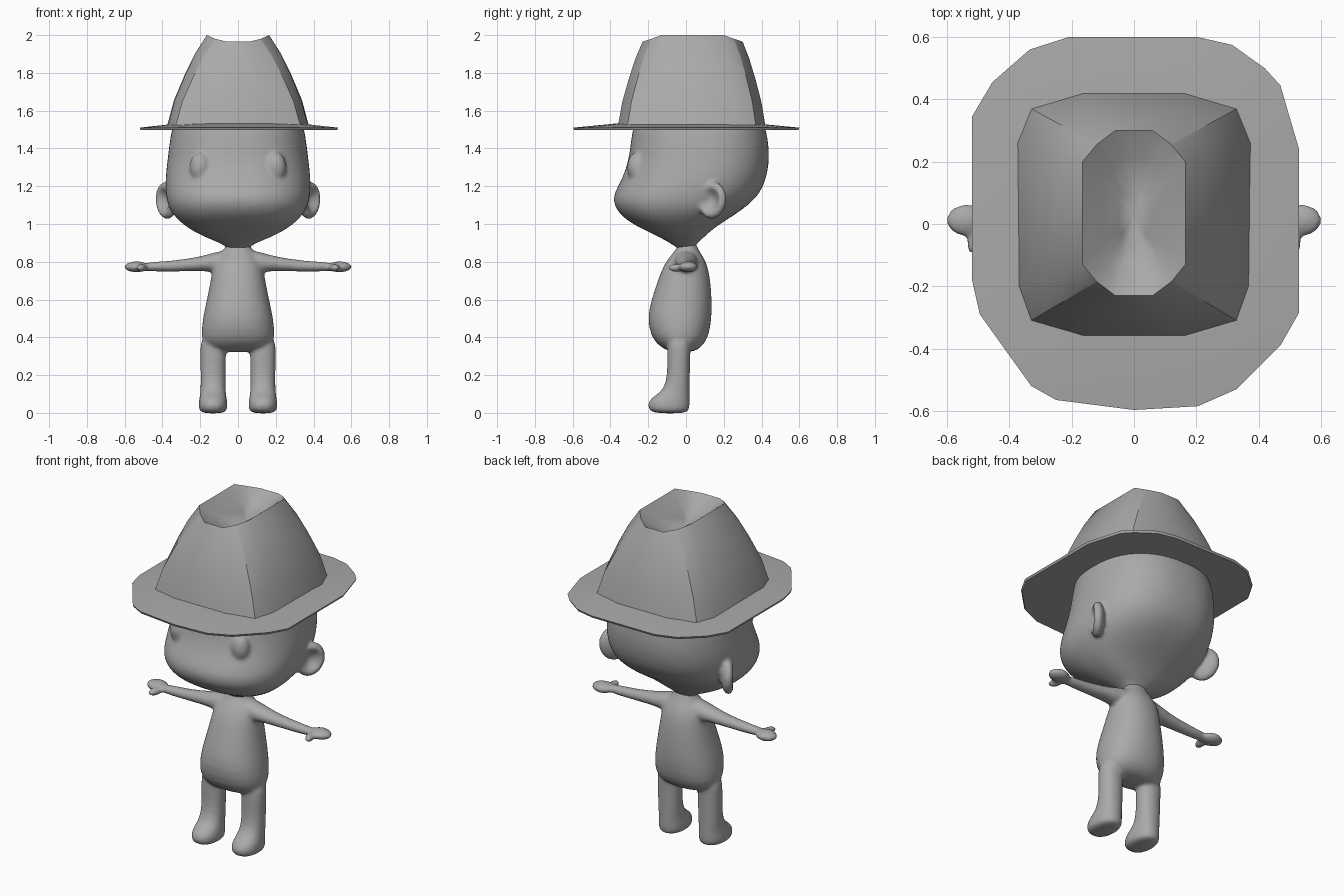
import bpy, bmesh
from math import cos, sin, pi, copysign
from mathutils import Vector, Matrix

if "Cube" in bpy.data.objects:
    bpy.data.objects.remove(bpy.data.objects["Cube"])

GREY = (0.4, 0.4, 0.4, 1)
clay = bpy.data.materials.new("plain_grey")
clay.use_nodes = True
clay.diffuse_color = GREY
for node in clay.node_tree.nodes:
    if node.type == 'BSDF_PRINCIPLED':
        node.inputs["Base Color"].default_value = GREY


def finish(bm, name):
    bmesh.ops.recalc_face_normals(bm, faces=bm.faces)
    for f in bm.faces:
        f.smooth = True
    mesh = bpy.data.meshes.new(name)
    bm.to_mesh(mesh)
    bm.free()
    mesh.materials.append(clay)
    obj = bpy.data.objects.new(name, mesh)
    bpy.context.collection.objects.link(obj)
    return obj


def fuse(obj):
    """Melt overlapping pieces into one soft skin."""
    sub = obj.modifiers.new("round", 'SUBSURF')
    sub.levels = sub.render_levels = 1
    rem = obj.modifiers.new("fuse", 'REMESH')
    rem.mode = 'VOXEL'
    rem.voxel_size = 0.01
    rem.use_smooth_shade = True
    soft = obj.modifiers.new("soften", 'SMOOTH')
    soft.factor = 0.5
    soft.iterations = 8


def bridge(bm, rings):
    for a, b in zip(rings, rings[1:]):
        for i in range(len(a)):
            j = (i + 1) % len(a)
            bm.faces.new((a[i], a[j], b[j], b[i]))


def loft(bm, sections, power=2.0, seg=32):
    """Closed skin through rings given as centre and two half axes."""
    def bend(t):
        return copysign(abs(t) ** (2 / power), t)
    rings = []
    for c, u, v in sections:
        rings.append([bm.verts.new(Vector(c) + Vector(u) * bend(cos(a)) + Vector(v) * bend(sin(a)))
                      for a in (2 * pi * i / seg for i in range(seg))])
    bridge(bm, rings)
    bm.faces.new(rings[0])
    bm.faces.new(rings[-1])


def upright(rows, x=0):
    """Rows of height, half width, front y, back y."""
    return [((x, (f + b) / 2, z), (w, 0, 0), (0, (b - f) / 2, 0)) for z, w, f, b in rows]


def ball(bm, centre, radii, turn=Matrix()):
    m = Matrix.Translation(centre) @ turn @ Matrix.Diagonal((*radii, 1))
    bmesh.ops.create_uvsphere(bm, u_segments=24, v_segments=16, radius=1, matrix=m)


# Head with ears and raised eyes
bm = bmesh.new()
loft(bm, upright([
    (0.86, 0.05, -0.03, 0.04), (0.89, 0.07, -0.07, 0.05), (0.92, 0.15, -0.12, 0.085),
    (0.96, 0.235, -0.2, 0.125), (1.0, 0.295, -0.285, 0.18), (1.05, 0.345, -0.35, 0.26),
    (1.1, 0.372, -0.382, 0.33), (1.15, 0.382, -0.385, 0.38), (1.2, 0.385, -0.36, 0.41),
    (1.27, 0.382, -0.325, 0.432), (1.35, 0.372, -0.302, 0.442), (1.45, 0.36, -0.29, 0.435),
    (1.52, 0.348, -0.28, 0.418), (1.58, 0.31, -0.25, 0.38)]), power=2.35, seg=48)
for s in (1, -1):
    ball(bm, (s * 0.2, -0.262, 1.3), (0.056, 0.05, 0.08))
    ear = bmesh.ops.create_uvsphere(bm, u_segments=32, v_segments=24, radius=1)["verts"]
    place = (Matrix.Diagonal((s, 1, 1, 1)) @ Matrix.Translation((0.378, 0.14, 1.125))
             @ Matrix.Rotation(-0.6, 4, 'Z') @ Matrix.Rotation(-0.25, 4, 'X')
             @ Matrix.Diagonal((0.042, 0.085, 0.1, 1)))
    for v in ear:
        if v.co.x > 0:  # hollow of the ear
            v.co.x -= 1.3 * max(0, 1 - (v.co.y ** 2 + v.co.z ** 2) / 0.5)
        v.co = place @ v.co
fuse(finish(bm, "head"))

# Body with legs, feet, arms and hands
bm = bmesh.new()
loft(bm, upright([
    (0.32, 0.12, -0.08, 0.04), (0.35, 0.175, -0.14, 0.085), (0.4, 0.197, -0.185, 0.12),
    (0.5, 0.188, -0.207, 0.137), (0.6, 0.165, -0.183, 0.137), (0.7, 0.145, -0.15, 0.13),
    (0.78, 0.132, -0.12, 0.115), (0.83, 0.105, -0.085, 0.09), (0.87, 0.068, -0.045, 0.06),
    (0.92, 0.06, -0.04, 0.05)]), power=2.2)
for s in (1, -1):
    loft(bm, upright([
        (-0.004, 0.062, -0.175, 0.008), (0.02, 0.076, -0.2, 0.018), (0.05, 0.077, -0.205, 0.02),
        (0.085, 0.071, -0.18, 0.02), (0.115, 0.066, -0.12, 0.02), (0.2, 0.066, -0.098, 0.02),
        (0.3, 0.068, -0.1, 0.022), (0.42, 0.07, -0.1, 0.03)], s * 0.132), power=2.2)
    loft(bm, [((s * x, 0, z), (0, ry, 0), (0, 0, rz)) for x, z, ry, rz in [
        (0.04, 0.8, 0.07, 0.07), (0.12, 0.798, 0.062, 0.053), (0.2, 0.79, 0.048, 0.038),
        (0.3, 0.78, 0.038, 0.032), (0.42, 0.774, 0.032, 0.026), (0.52, 0.773, 0.03, 0.024)]])
    ball(bm, (s * 0.538, 0.012, 0.773), (0.066, 0.052, 0.029))
    ball(bm, (s * 0.51, -0.052, 0.768), (0.025, 0.046, 0.022), Matrix.Rotation(s * 0.3, 4, 'Z'))
fuse(finish(bm, "body"))

# Hat crown: twelve-sided, four panels with sharp corners and a pinched top
top = [(0.06, 0.30), (0.12, 0.255), (0.165, 0.2), (0.165, -0.13), (0.12, -0.185), (0.06, -0.23)]
base = [(0.165, 0.42), (0.33, 0.37), (0.375, 0.26), (0.37, -0.2), (0.33, -0.31), (0.165, -0.36)]
rim_z = [1.965, 1.98, 2.0]


def both_sides(half):
    return half + [(-p[0], *p[1:]) for p in reversed(half)]


top, base = both_sides(top), both_sides(base)
rim_z = (rim_z + rim_z[::-1]) * 2
bm = bmesh.new()
rings = []
for h, f in [(0, 0), (0.28, 0.17), (0.56, 0.44), (0.8, 0.71), (1, 1)]:
    rings.append([bm.verts.new((b[0] + (t[0] - b[0]) * f, b[1] + (t[1] - b[1]) * f,
                                1.52 + (z - 1.52) * h)) for b, t, z in zip(base, top, rim_z)])
for scale, depth in [(0.65, 0.055), (0.3, 0.095)]:
    rings.append([bm.verts.new((t[0] * scale, 0.035 + (t[1] - 0.035) * scale, z - depth))
                  for t, z in zip(top, rim_z)])
bridge(bm, rings)
pit = bm.verts.new((0, 0.035, 1.875))
for i in range(12):
    bm.faces.new((rings[-1][i], rings[-1][(i + 1) % 12], pit))
for i in (1, 4, 7, 10):
    for a, b in zip(rings[:5], rings[1:5]):
        bm.edges.get((a[i], b[i])).smooth = False
for i in range(12):
    bm.edges.get((rings[4][i], rings[4][(i + 1) % 12])).smooth = False
finish(bm, "hat_crown")

# Hat brim: uneven faceted outline, thin at the edge
outline = [(-0.52, 0.345), (-0.455, 0.455), (-0.335, 0.56), (-0.21, 0.6), (0.205, 0.6),
           (0.315, 0.575), (0.42, 0.5), (0.47, 0.445), (0.53, 0.24), (0.53, -0.285),
           (0.47, -0.39), (0.33, -0.53), (0.205, -0.585), (0, -0.597), (-0.25, -0.565),
           (-0.33, -0.52), (-0.495, -0.29), (-0.52, -0.18)]
bm = bmesh.new()
rings = [[bm.verts.new((x * k, y * k, z)) for x, y in outline]
         for k, z in [(0.99, 1.497), (1, 1.51), (0.62, 1.532)]]
bridge(bm, rings)
bm.faces.new(rings[0])
bm.faces.new(rings[-1])
for ring in rings[:2]:
    for i in range(len(ring)):
        bm.edges.get((ring[i], ring[i - 1])).smooth = False
finish(bm, "hat_brim")
